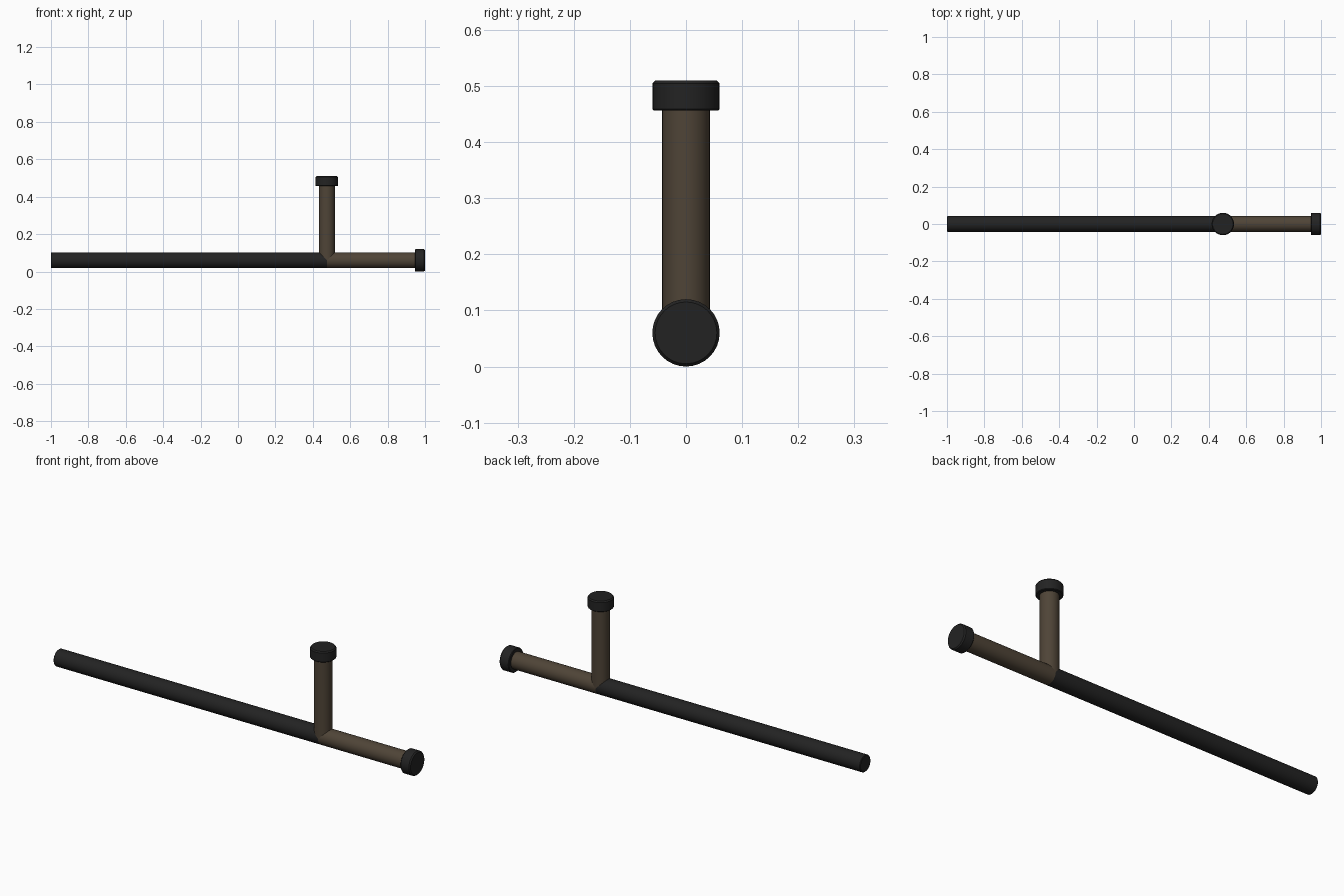
import bpy, bmesh, math
from mathutils import Matrix, Vector

if "Cube" in bpy.data.objects:
    bpy.data.objects.remove(bpy.data.objects["Cube"])

R = 0.0425      # tube radius
CAP_R = 0.06    # end cap radius
AXIS_Z = 0.06   # height of the long shaft's axis
JOINT_X = 0.475 # where the side handle meets the shaft
SIDES = 32


def material(name, rgb):
    m = bpy.data.materials.new(name)
    m.diffuse_color = (*rgb, 1)
    m.use_nodes = True
    m.node_tree.nodes["Principled BSDF"].inputs["Base Color"].default_value = m.diffuse_color
    return m


black = material("black rubber", (0.0165, 0.0165, 0.0165))
brown = material("brown grip", (0.078, 0.058, 0.038))


def lathe(name, profile, mat, origin, along_x, mitre=False):
    """Revolve (radius, distance) points round z, then lay along x if asked."""
    bm = bmesh.new()
    rings = []
    for r, d in profile:
        if r == 0:
            rings.append([bm.verts.new((0, 0, d))] * SIDES)
        else:
            rings.append([bm.verts.new((r * math.cos(2 * math.pi * i / SIDES),
                                        r * math.sin(2 * math.pi * i / SIDES), d))
                          for i in range(SIDES)])
    # saddle cut so the tube end meets an equal tube exactly
    if mitre:
        for v in rings[0]:
            v.co.z += abs(v.co.x)
    for a, b in zip(rings, rings[1:]):
        for i in range(SIDES):
            j = (i + 1) % SIDES
            quad = list(dict.fromkeys((a[i], a[j], b[j], b[i])))
            bm.faces.new(quad)
    bmesh.ops.recalc_face_normals(bm, faces=bm.faces)
    turn = Matrix.Rotation(math.pi / 2, 4, 'Y') if along_x else Matrix()
    bm.transform(Matrix.Translation(Vector(origin)) @ turn)
    me = bpy.data.meshes.new(name)
    bm.to_mesh(me)
    bm.free()
    me.materials.append(mat)
    ob = bpy.data.objects.new(name, me)
    bpy.context.collection.objects.link(ob)
    bpy.ops.object.select_all(action='DESELECT')
    ob.select_set(True)
    bpy.context.view_layer.objects.active = ob
    bpy.ops.object.shade_smooth_by_angle(angle=math.radians(30))
    return ob


# End cap: chamfered disc, starting at distance d
def cap_profile(d, length=0.054):
    return [(0, d), (CAP_R - 0.003, d), (CAP_R, d + 0.003),
            (CAP_R, d + length - 0.006), (CAP_R - 0.005, d + length), (0, d + length)]


# Long shaft and short grip on one axis
lathe("long_shaft", [(0, -1), (R - 0.003, -1), (R, -0.997), (R, JOINT_X)],
      black, (0, 0, AXIS_Z), True)
lathe("rear_grip", [(R, JOINT_X), (R, 0.948)], brown, (0, 0, AXIS_Z), True)
lathe("rear_cap", cap_profile(0.946), black, (0, 0, AXIS_Z), True)

# Side handle standing on the joint
lathe("side_handle", [(R, AXIS_Z), (R, 0.458)], brown, (JOINT_X, 0, 0), False, mitre=True)
lathe("side_handle_cap", cap_profile(0.456), black, (JOINT_X, 0, 0), False)
